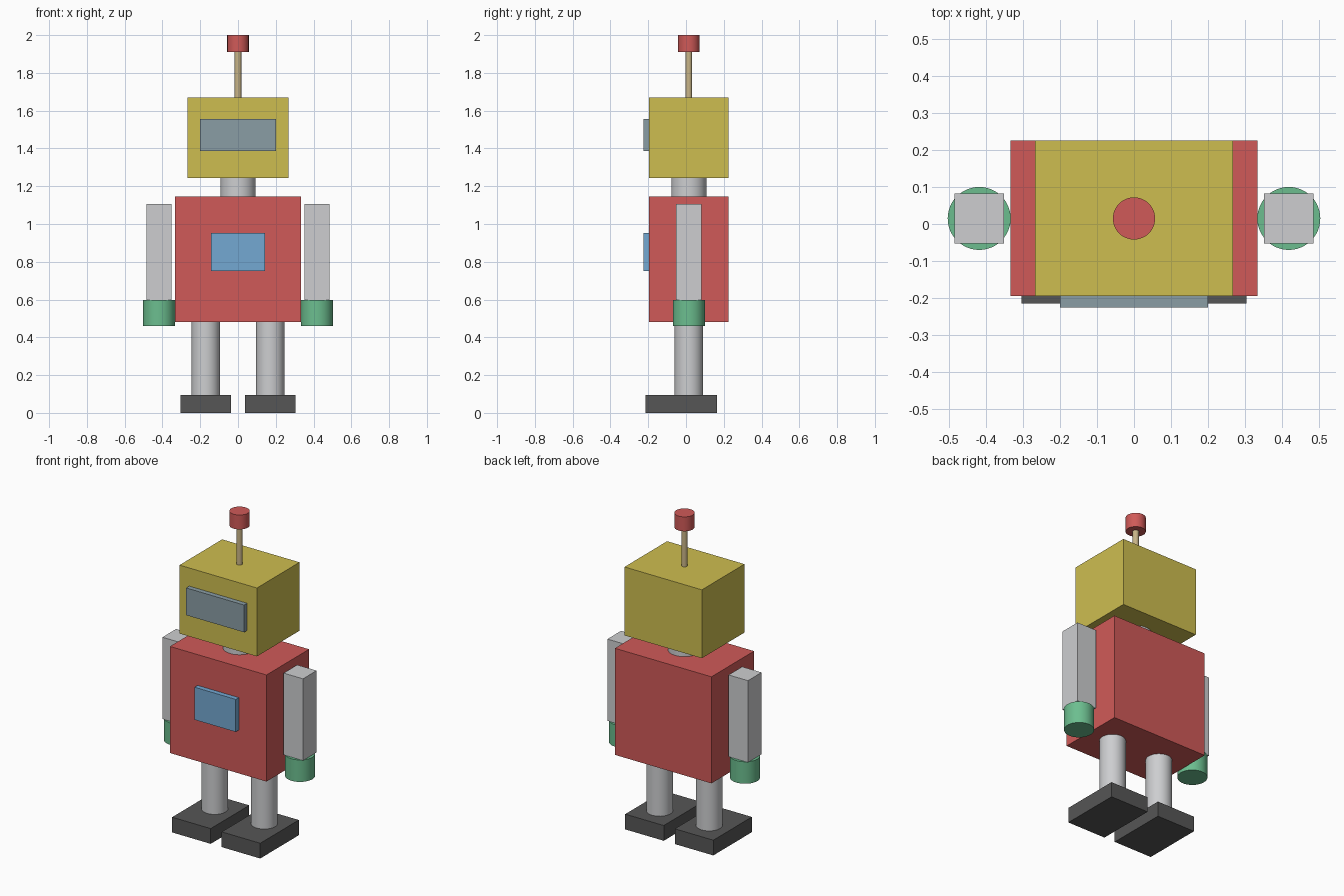
import bpy
import math

if "Cube" in bpy.data.objects:
    bpy.data.objects.remove(bpy.data.objects["Cube"])


def material(name, r, g, b):
    """Flat colour from 0-255 display values, stored as linear."""
    def lin(c):
        c /= 255
        return c / 12.92 if c <= 0.04045 else ((c + 0.055) / 1.055) ** 2.4
    m = bpy.data.materials.new(name)
    m.diffuse_color = (lin(r), lin(g), lin(b), 1)
    m.use_nodes = True
    m.node_tree.nodes["Principled BSDF"].inputs["Base Color"].default_value = m.diffuse_color
    return m


RED = material("red", 208, 90, 88)
YELLOW = material("yellow", 206, 190, 80)
GREY = material("light_grey", 205, 206, 208)
GREEN = material("green", 108, 190, 143)
DARK = material("dark_grey", 86, 86, 86)
BLUE = material("panel_blue", 116, 168, 210)
VISOR = material("visor_grey_blue", 138, 157, 165)
TAN = material("tan", 200, 180, 135)

CY = 0.015  # depth centre of the body


def finish(name, mat):
    ob = bpy.context.object
    ob.name = name
    ob.data.materials.append(mat)
    return ob


def box(name, mat, x, y, z):
    """Box between (low, high) pairs on each axis."""
    lo, hi = zip(x, y, z)
    bpy.ops.mesh.primitive_cube_add(
        size=1, location=[(a + b) / 2 for a, b in zip(lo, hi)])
    ob = finish(name, mat)
    ob.scale = [b - a for a, b in zip(lo, hi)]
    bpy.ops.object.transform_apply(location=False, rotation=False, scale=True)
    return ob


def rod(name, mat, x, radius, z):
    """Upright cylinder between two heights."""
    bpy.ops.mesh.primitive_cylinder_add(
        vertices=48, radius=radius, depth=z[1] - z[0],
        location=(x, CY, (z[0] + z[1]) / 2))
    ob = finish(name, mat)
    bpy.ops.object.shade_smooth_by_angle(angle=math.radians(30))
    return ob


# Torso and chest panel
box("torso", RED, (-0.333, 0.333), (-0.195, 0.225), (0.48, 1.145))
box("chest_panel", BLUE, (-0.142, 0.142), (-0.225, -0.195), (0.75, 0.953))

# Neck, head and visor
rod("neck", GREY, 0, 0.093, (1.145, 1.243))
box("head", YELLOW, (-0.267, 0.267), (-0.195, 0.225), (1.243, 1.67))
box("visor", VISOR, (-0.2, 0.2), (-0.225, -0.195), (1.387, 1.557))

# Antenna
rod("antenna_rod", TAN, 0, 0.018, (1.67, 1.91))
rod("antenna_tip", RED, 0, 0.057, (1.91, 2.0))

# Limbs on both sides
for side, s in (("left", -1), ("right", 1)):
    box(side + "_arm", GREY, (s * 0.418 - 0.067, s * 0.418 + 0.067),
        (-0.052, 0.082), (0.597, 1.107))
    rod(side + "_hand", GREEN, s * 0.418, 0.085, (0.46, 0.597))
    rod(side + "_leg", GREY, s * 0.171, 0.075, (0.095, 0.48))
    box(side + "_foot", DARK, (s * 0.171 - 0.133, s * 0.171 + 0.133),
        (-0.215, 0.165), (0, 0.095))
